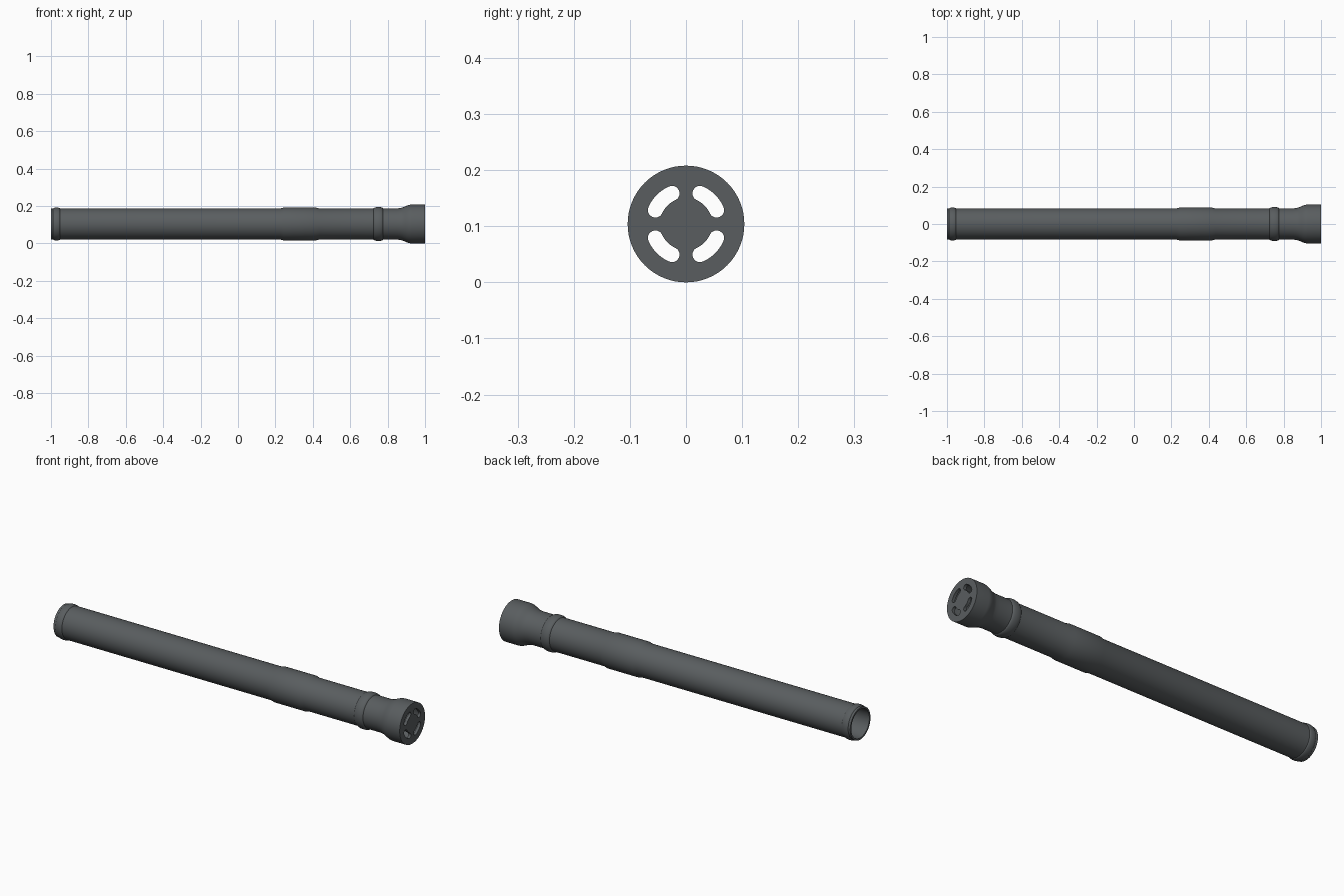
import bpy, bmesh, math
from mathutils import Matrix, Vector

if "Cube" in bpy.data.objects:
    bpy.data.objects.remove(bpy.data.objects["Cube"])

CZ = 0.104      # height of the tube axis
SEG = 64

metal = bpy.data.materials.new("dark grey")
metal.diffuse_color = (0.10, 0.11, 0.115, 1)
metal.use_nodes = True
metal.node_tree.nodes["Principled BSDF"].inputs["Base Color"].default_value = metal.diffuse_color


def finish(ob):
    ob.data.materials.clear()
    ob.data.materials.append(metal)
    bpy.context.view_layer.objects.active = ob
    bpy.ops.object.select_all(action='DESELECT')
    ob.select_set(True)
    bpy.ops.object.shade_smooth_by_angle(angle=math.radians(35))


def lathe(name, profile):
    """Revolve a closed (x, radius) loop around the tube axis."""
    bm = bmesh.new()
    rings = []
    for i in range(SEG):
        a = 2 * math.pi * i / SEG
        rings.append([bm.verts.new((x, r * math.cos(a), CZ + r * math.sin(a))) for x, r in profile])
    n = len(profile)
    for i in range(SEG):
        A, B = rings[i], rings[(i + 1) % SEG]
        for j in range(n):
            k = (j + 1) % n
            bm.faces.new((A[j], A[k], B[k], B[j]))
    bmesh.ops.recalc_face_normals(bm, faces=bm.faces)
    me = bpy.data.meshes.new(name)
    bm.to_mesh(me)
    bm.free()
    ob = bpy.data.objects.new(name, me)
    bpy.context.collection.objects.link(ob)
    finish(ob)


def bead(x, half, r, h, n=8):
    """Rounded ridge on the tube wall."""
    return [(x - half * math.cos(math.pi * i / n), r + h * math.sin(math.pi * i / n)) for i in range(n + 1)]


def s_curve(x0, x1, r0, r1, n=8):
    return [(x0 + (x1 - x0) * i / n, r0 + (r1 - r0) * (1 - math.cos(math.pi * i / n)) / 2) for i in range(n + 1)]


# Tube wall: end bead, sleeve, ring bead, flared head, then the bore back
R, BORE = 0.083, 0.074
outer = [(-1.0, R)] + bead(-0.97, 0.018, R, 0.005)
outer += [(0.225, R), (0.245, 0.088), (0.415, 0.088), (0.435, R)]
outer += bead(0.75, 0.025, R, 0.008)
outer += [(0.85, R)] + s_curve(0.862, 0.928, 0.085, 0.104) + [(0.985, 0.104)]
inner = [(0.985, 0.092), (0.935, 0.092), (0.87, BORE), (-1.0, BORE)]
lathe("tube", outer + inner)

# End cap: disc with four curved slots
cu = bpy.data.curves.new("cap_outline", 'CURVE')
cu.dimensions = '2D'
cu.fill_mode = 'BOTH'
cu.extrude = 0.0075


def loop(pts):
    s = cu.splines.new('POLY')
    s.points.add(len(pts) - 1)
    for p, (x, y) in zip(s.points, pts):
        p.co = (x, y, 0, 1)
    s.use_cyclic_u = True


def polar(r, a):
    return Vector((r * math.cos(a), r * math.sin(a)))


loop([polar(0.104, 2 * math.pi * i / SEG) for i in range(SEG)])
SR, SW = 0.060, 0.0135
for q in range(4):
    a0, a1 = math.radians(90 * q + 24.5), math.radians(90 * q + 65.5)
    arc = [a0 + (a1 - a0) * i / 10 for i in range(11)]
    pts = [polar(SR + SW, a) for a in arc]
    pts += [polar(SR, a1) + polar(SW, a1 + math.pi * i / 8) for i in range(1, 8)]
    pts += [polar(SR - SW, a) for a in reversed(arc)]
    pts += [polar(SR, a0) + polar(SW, a0 + math.pi + math.pi * i / 8) for i in range(1, 8)]
    loop(pts)

tmp = bpy.data.objects.new("cap_helper", cu)
bpy.context.collection.objects.link(tmp)
dg = bpy.context.evaluated_depsgraph_get()
me = bpy.data.meshes.new_from_object(tmp.evaluated_get(dg))
bpy.data.objects.remove(tmp)
me.transform(Matrix.Translation((0.9925, 0, CZ)) @ Matrix.Rotation(math.pi / 2, 4, 'Y'))
bm = bmesh.new()
bm.from_mesh(me)
bmesh.ops.remove_doubles(bm, verts=bm.verts, dist=1e-5)
bmesh.ops.recalc_face_normals(bm, faces=bm.faces)
bm.to_mesh(me)
bm.free()
cap = bpy.data.objects.new("end_cap", me)
bpy.context.collection.objects.link(cap)
finish(cap)
